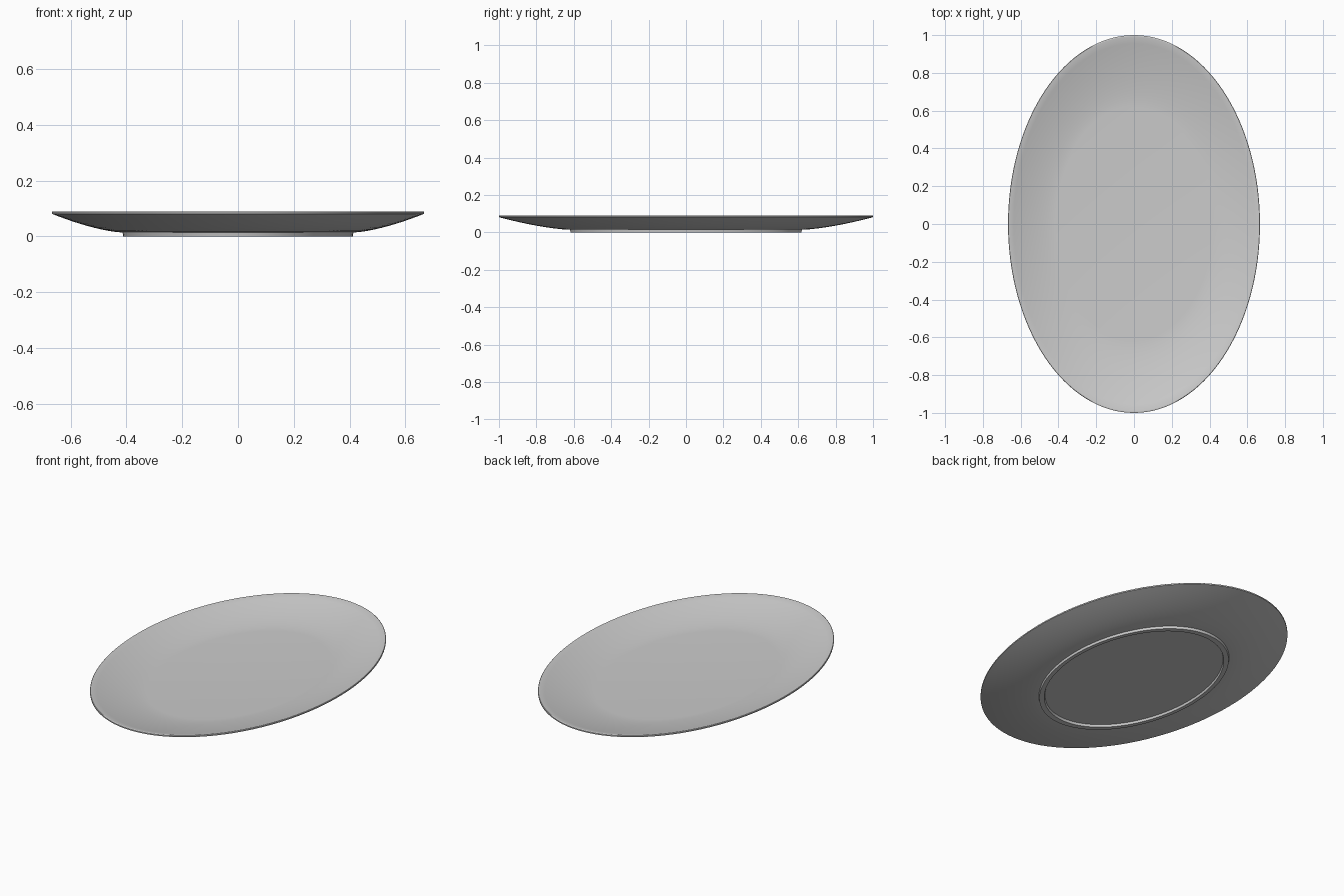
import bpy
import bmesh
import math

cube = bpy.data.objects.get("Cube")
if cube:
    bpy.data.objects.remove(cube, do_unlink=True)

SEGMENTS = 128
WIDTH_RATIO = 0.667

# Glaze
glaze = bpy.data.materials.new("pale grey glaze")
glaze.use_nodes = True
color = (0.6, 0.6, 0.6, 1)
glaze.diffuse_color = color
glaze.node_tree.nodes["Principled BSDF"].inputs["Base Color"].default_value = color


def curve(r0, r1, z0, z1, power, steps=10):
    """Rising wall profile from (r0, z0) to (r1, z1)."""
    return [(r0 + (r1 - r0) * i / steps, z0 + (z1 - z0) * (i / steps) ** power)
            for i in range(steps + 1)]


def oval_lathe(name, profile):
    """Sweep a (radius, height) profile around an oval, closing both ends."""
    bm = bmesh.new()
    rings = []
    for r, z in profile:
        ring = []
        for i in range(SEGMENTS):
            a = math.tau * i / SEGMENTS
            ring.append(bm.verts.new((r * WIDTH_RATIO * math.cos(a), r * math.sin(a), z)))
        rings.append(ring)
    for low, high in zip(rings, rings[1:]):
        for i in range(SEGMENTS):
            j = (i + 1) % SEGMENTS
            bm.faces.new((low[i], low[j], high[j], high[i]))
    bm.faces.new(rings[0][::-1])
    bm.faces.new(rings[-1])
    bmesh.ops.recalc_face_normals(bm, faces=bm.faces)
    mesh = bpy.data.meshes.new(name)
    bm.to_mesh(mesh)
    bm.free()
    mesh.materials.append(glaze)
    obj = bpy.data.objects.new(name, mesh)
    bpy.context.collection.objects.link(obj)
    bpy.ops.object.select_all(action="DESELECT")
    obj.select_set(True)
    bpy.context.view_layer.objects.active = obj
    bpy.ops.object.shade_smooth_by_angle(angle=math.radians(35))
    return obj


# Recessed base, foot ring, outer wall, rim, inner wall and flat floor
foot = [(0.58, 0.013), (0.585, 0.0), (0.617, 0.0), (0.62, 0.014)]
outer_wall = curve(0.621, 1.0, 0.014, 0.081, 1.5)
rim = [(1.0, 0.088), (0.997, 0.09)]
inner_wall = curve(0.62, 0.992, 0.026, 0.09, 1.5)[::-1]
oval_lathe("oval_plate", foot + outer_wall + rim + inner_wall)
